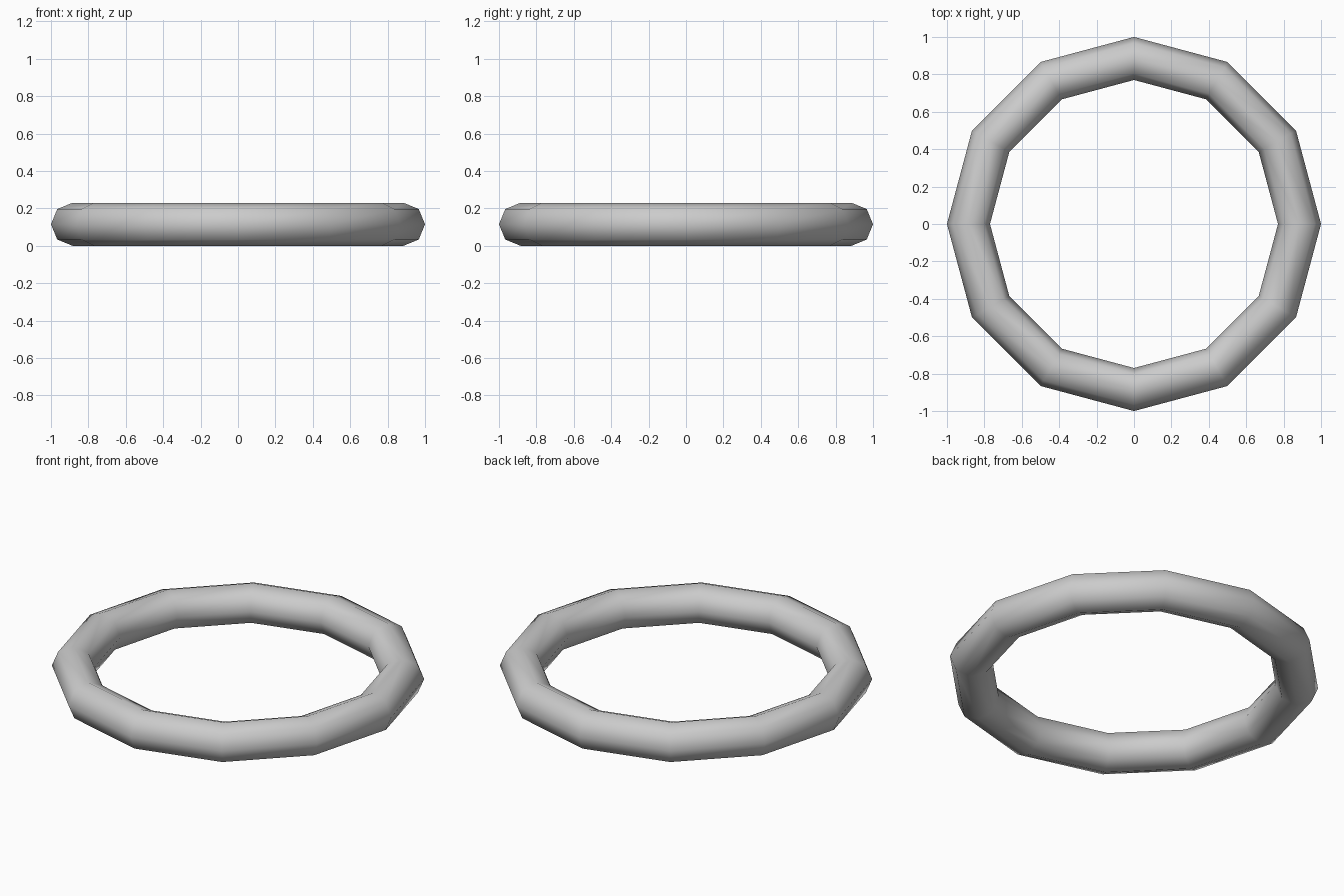
import bpy

if "Cube" in bpy.data.objects:
    bpy.data.objects.remove(bpy.data.objects["Cube"])

TUBE = 0.115          # tube radius
RING = 1.0 - TUBE     # ring centre-line radius

# Low-poly ring: 12 segments around, 8-sided tube, resting on the ground
bpy.ops.mesh.primitive_torus_add(
    major_segments=12, minor_segments=8,
    major_radius=RING, minor_radius=TUBE,
    location=(0, 0, TUBE))
ring = bpy.context.object
ring.name = "ring"
bpy.ops.object.shade_smooth()
